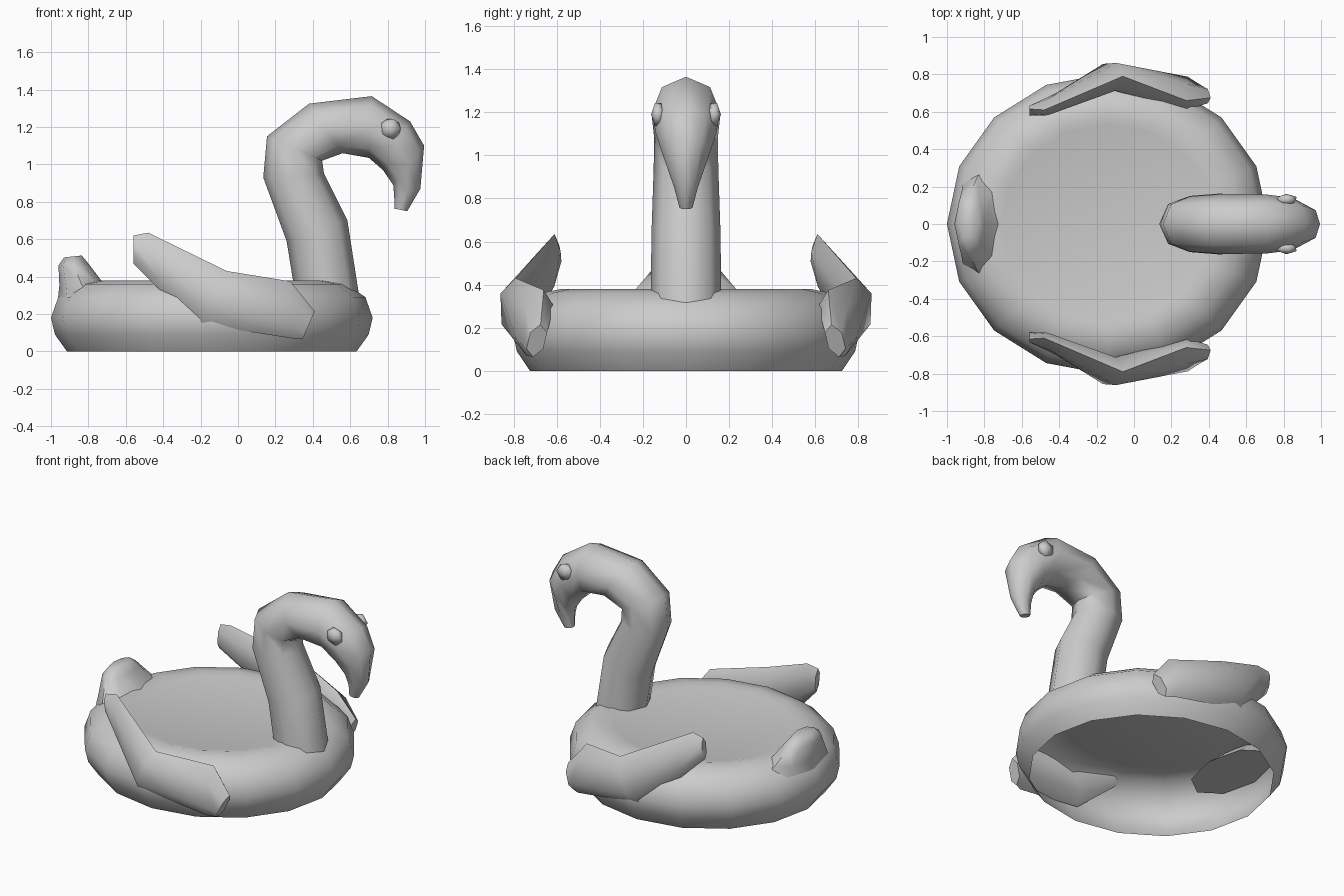
import bpy, bmesh
from math import cos, sin, pi
from mathutils import Vector

if "Cube" in bpy.data.objects:
    bpy.data.objects.remove(bpy.data.objects["Cube"])


def finish(name, bm, angle=60, mirror=False):
    me = bpy.data.meshes.new(name)
    bm.to_mesh(me)
    bm.free()
    ob = bpy.data.objects.new(name, me)
    bpy.context.collection.objects.link(ob)
    bpy.ops.object.select_all(action='DESELECT')
    ob.select_set(True)
    bpy.context.view_layer.objects.active = ob
    bpy.ops.object.shade_smooth_by_angle(angle=angle * pi / 180)
    if mirror:
        pivot = ob.modifiers.new("Mirror", 'MIRROR')
        pivot.use_axis = (False, True, False)
        pivot.use_bisect_axis = (False, False, False)
    return ob


def loft(name, sections, n, cap_start=True, angle=60, mirror=False):
    """Each section: two opposite points of an oval and its half width along y."""
    bm = bmesh.new()
    rings = []
    for a, b, w in sections:
        a, b = Vector(a), Vector(b)
        c = (a + b) / 2
        rings.append([bm.verts.new(c + (a - c) * cos(2 * pi * i / n)
                                   + Vector((0, w * sin(2 * pi * i / n), 0)))
                      for i in range(n)])
    for r, s in zip(rings, rings[1:]):
        for i in range(n):
            j = (i + 1) % n
            bm.faces.new((r[i], r[j], s[j], s[i]))
    if cap_start:
        bm.faces.new(rings[0][::-1])
    bm.faces.new(rings[-1])
    bmesh.ops.recalc_face_normals(bm, faces=bm.faces[:])
    return finish(name, bm, angle, mirror)


# Float body: oval shell, open underneath
CX = -0.14
profile = [(0.90, 0), (0.975, 0.09), (1.0, 0.18), (0.955, 0.29),
           (0.84, 0.36), (0.72, 0.38), (0.66, 0.368)]
loft("float_body", [((CX + 0.86 * r, 0, z), (CX - 0.86 * r, 0, z), 0.805 * r)
                    for r, z in profile], 16, cap_start=False)

# Upturned tail
tail = [(-0.965, -0.60, 0.27, 0.33), (-0.955, -0.72, 0.365, 0.25),
        (-0.96, -0.80, 0.47, 0.16), (-0.93, -0.835, 0.513, 0.10)]
loft("tail", [((x0, 0, z - 0.01), (x1, 0, z), w) for x0, x1, z, w in tail], 8)

# Neck, head and beak in one curved tube: outer x z, inner x z, half width
neck = [(0.315, 0.25, 0.655, 0.25, 0.165), (0.26, 0.59, 0.585, 0.70, 0.16),
        (0.135, 0.93, 0.46, 0.95, 0.15), (0.155, 1.15, 0.45, 1.02, 0.148),
        (0.38, 1.325, 0.56, 1.06, 0.16), (0.715, 1.365, 0.70, 1.035, 0.158),
        (0.92, 1.23, 0.775, 0.97, 0.14), (0.995, 1.10, 0.83, 0.89, 0.105),
        (0.975, 0.87, 0.835, 0.83, 0.055), (0.905, 0.75, 0.838, 0.763, 0.03)]
loft("neck_and_head", [((a, 0, b), (c, 0, d), w) for a, b, c, d, w in neck], 8)

# Wings, swept up towards the rear
wing = [((-0.56, 0.615, 0.62), (-0.56, 0.595, 0.47), 0.025),
        ((-0.48, 0.61, 0.635), (-0.40, 0.67, 0.31), 0.05),
        ((-0.06, 0.79, 0.43), (-0.20, 0.78, 0.145), 0.085),
        ((0.28, 0.66, 0.375), (0.29, 0.74, 0.07), 0.078),
        ((0.41, 0.675, 0.215), (0.345, 0.71, 0.065), 0.045)]
loft("wings", wing, 6, angle=50, mirror=True)

# Eyes
bm = bmesh.new()
bmesh.ops.create_icosphere(bm, subdivisions=1, radius=1)
for v in bm.verts:
    x, y, z = v.co
    v.co = (0.815 + 0.062 * x, 0.13 + 0.032 * z, 1.19 + 0.062 * y)
bmesh.ops.recalc_face_normals(bm, faces=bm.faces[:])
finish("eyes", bm, mirror=True)
